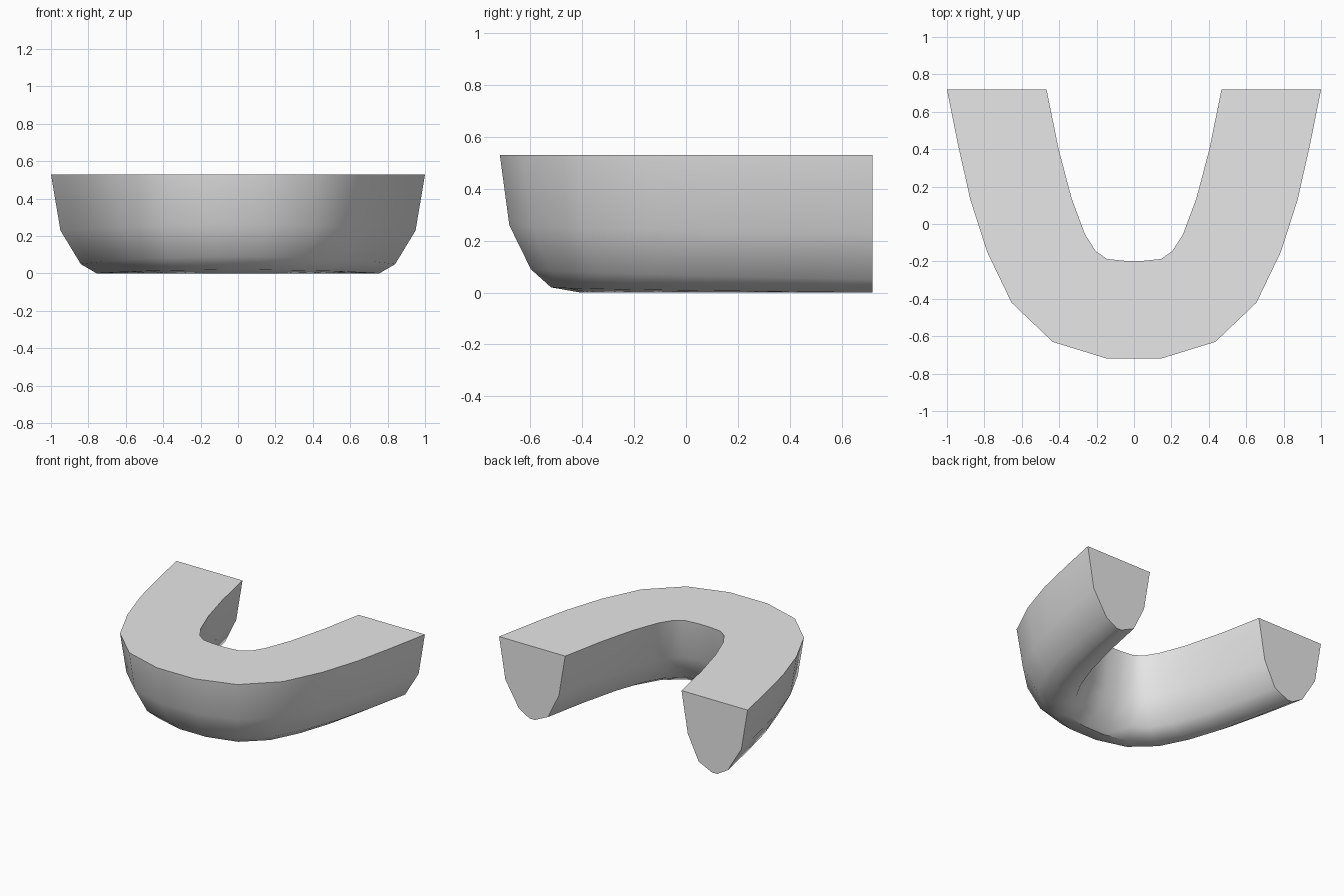
import bpy
import bmesh
import math
from mathutils import Vector

cube = bpy.data.objects.get("Cube")
if cube:
    bpy.data.objects.remove(cube, do_unlink=True)

# One flat grey
grey = bpy.data.materials.new("plain grey")
grey.use_nodes = True
colour = (0.8, 0.8, 0.8, 1)
grey.diffuse_color = colour
grey.node_tree.nodes["Principled BSDF"].inputs["Base Color"].default_value = colour

# Rim of the left half, from the open end to the front: outer and inner edge
outer = [(1, .72), (.94, .42), (.875, .13), (.785, -.15), (.655, -.42), (.435, -.63), (.15, -.718)]
inner = [(.468, .72), (.403, .40), (.333, .135), (.262, -.055), (.205, -.145), (.145, -.187), (.04, -.198)]

# Cross-section as (fraction across, height), at the open end and at the front
end_section = [(0, .53), (.095, .23), (.3, .05), (.46, 0), (.54, 0), (.74, .05), (.905, .23), (1, .53)]
front_section = [(0, .53), (.07, .26), (.23, .09), (.38, .02), (.6, 0), (.76, .06), (.92, .24), (1, .53)]


def section_points(out, inn, blend):
    """Place the blended cross-section between an outer and an inner rim point."""
    points = []
    for end, front in zip(end_section, front_section):
        across, height = Vector(end).lerp(Vector(front), blend)
        x, y = Vector(out).lerp(Vector(inn), across)
        points.append((x, y, height))
    return points


# Sections along the left half, then mirrored for the right half
last = len(outer) - 1
half = [section_points(o, i, k / last) for k, (o, i) in enumerate(zip(outer, inner))]
mirrored = [[(-x, y, z) for x, y, z in points] for points in reversed(half)]

# Skin the sections, closing the top between the rims and both ends
bm = bmesh.new()
rings = [[bm.verts.new(p) for p in points] for points in half + mirrored]
for a, b in zip(rings, rings[1:]):
    for j in range(len(a)):
        k = (j + 1) % len(a)
        bm.faces.new((a[j], a[k], b[k], b[j]))
bm.faces.new(rings[0])
bm.faces.new(rings[-1])
bmesh.ops.recalc_face_normals(bm, faces=bm.faces)

mesh = bpy.data.meshes.new("curved_trough")
bm.to_mesh(mesh)
bm.free()
mesh.materials.append(grey)
body = bpy.data.objects.new("curved_trough", mesh)
bpy.context.collection.objects.link(body)

# Smooth sides, crisp rim and ends
bpy.ops.object.select_all(action="DESELECT")
body.select_set(True)
bpy.context.view_layer.objects.active = body
bpy.ops.object.shade_smooth_by_angle(angle=math.radians(45))
